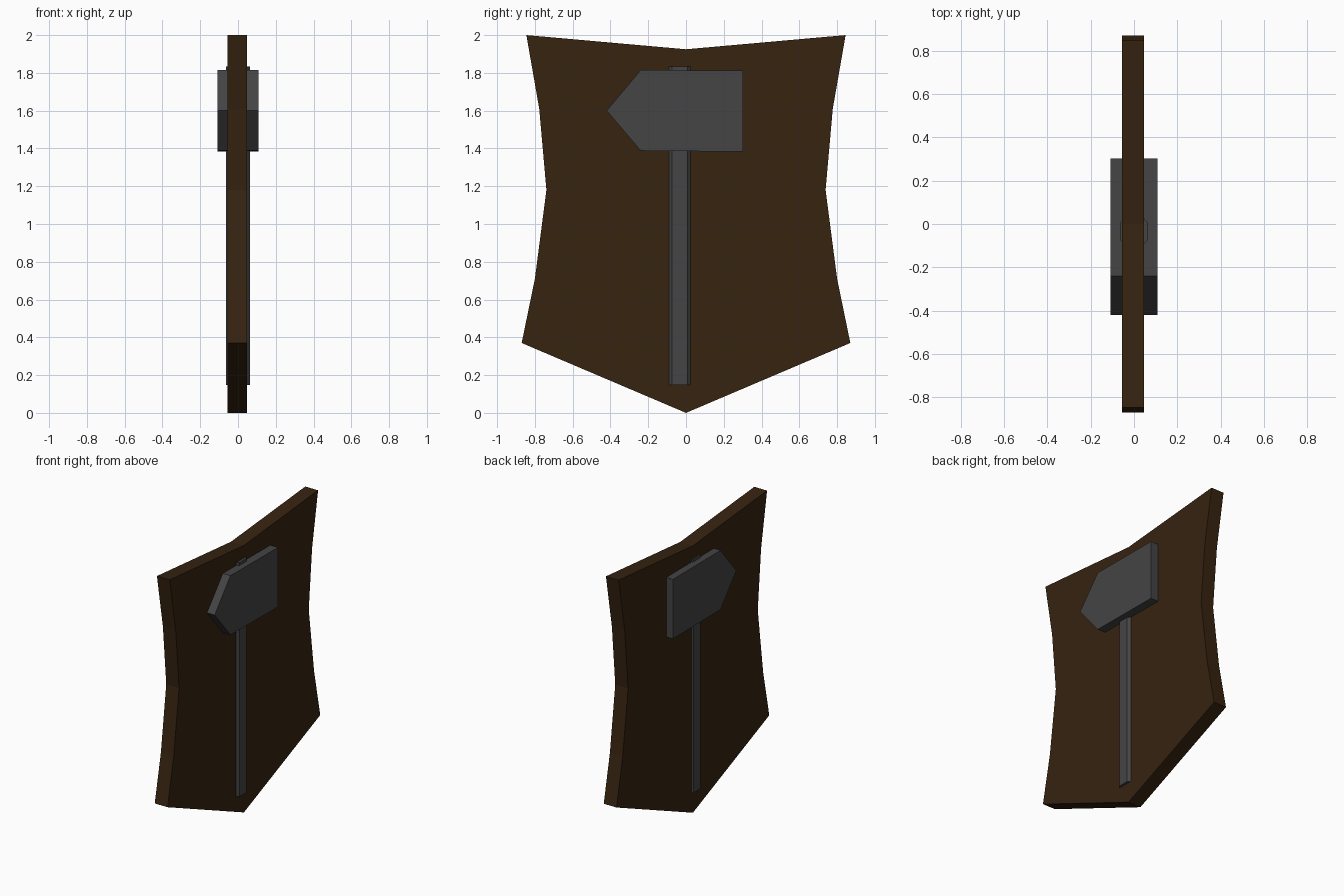
import bpy, bmesh
from mathutils import Vector

if "Cube" in bpy.data.objects:
    bpy.data.objects.remove(bpy.data.objects["Cube"])


def material(name, rgb):
    m = bpy.data.materials.new(name)
    m.diffuse_color = (*rgb, 1)
    m.use_nodes = True
    m.node_tree.nodes["Principled BSDF"].inputs["Base Color"].default_value = m.diffuse_color
    return m


def prism(name, outline, direction, mat):
    """Extrude a closed flat outline along a direction."""
    bm = bmesh.new()
    face = bm.faces.new([bm.verts.new(p) for p in outline])
    ext = bmesh.ops.extrude_face_region(bm, geom=[face], use_keep_orig=True)
    moved = [v for v in ext["geom"] if isinstance(v, bmesh.types.BMVert)]
    bmesh.ops.translate(bm, verts=moved, vec=Vector(direction))
    bmesh.ops.recalc_face_normals(bm, faces=bm.faces)
    mesh = bpy.data.meshes.new(name)
    bm.to_mesh(mesh)
    bm.free()
    mesh.materials.append(mat)
    obj = bpy.data.objects.new(name, mesh)
    bpy.context.collection.objects.link(obj)
    return obj


wood = material("dark brown wood", (0.037, 0.017, 0.005))
iron = material("dark grey iron", (0.058, 0.058, 0.058))

# Shield board: right half profile mirrored across y = 0
side = [(0.845, 2.0), (0.777, 1.61), (0.739, 1.18), (0.80, 0.71), (0.87, 0.37)]
profile = [(0, 1.925)] + side + [(0, 0)] + [(-y, z) for y, z in reversed(side)]
prism("shield_board", [(-0.055, y, z) for y, z in profile], (0.102, 0, 0), wood)

# Hammer head: block with a pointed end, standing proud on both sides
head = [(-0.24, 1.815), (0.302, 1.812), (0.302, 1.383), (-0.24, 1.388), (-0.42, 1.60)]
prism("hammer_head", [(-0.108, y, z) for y, z in head], (0.216, 0, 0), iron)

# Hammer handle: eight-sided bar running through the board
corners = [(0.064, -0.04), (0.064, 0.04), (0.03, 0.075), (-0.03, 0.075),
           (-0.064, 0.04), (-0.064, -0.04), (-0.03, -0.075), (0.03, -0.075)]
prism("hammer_handle", [(x, y - 0.033, 0.147) for x, y in corners], (0, 0, 1.688), iron)
